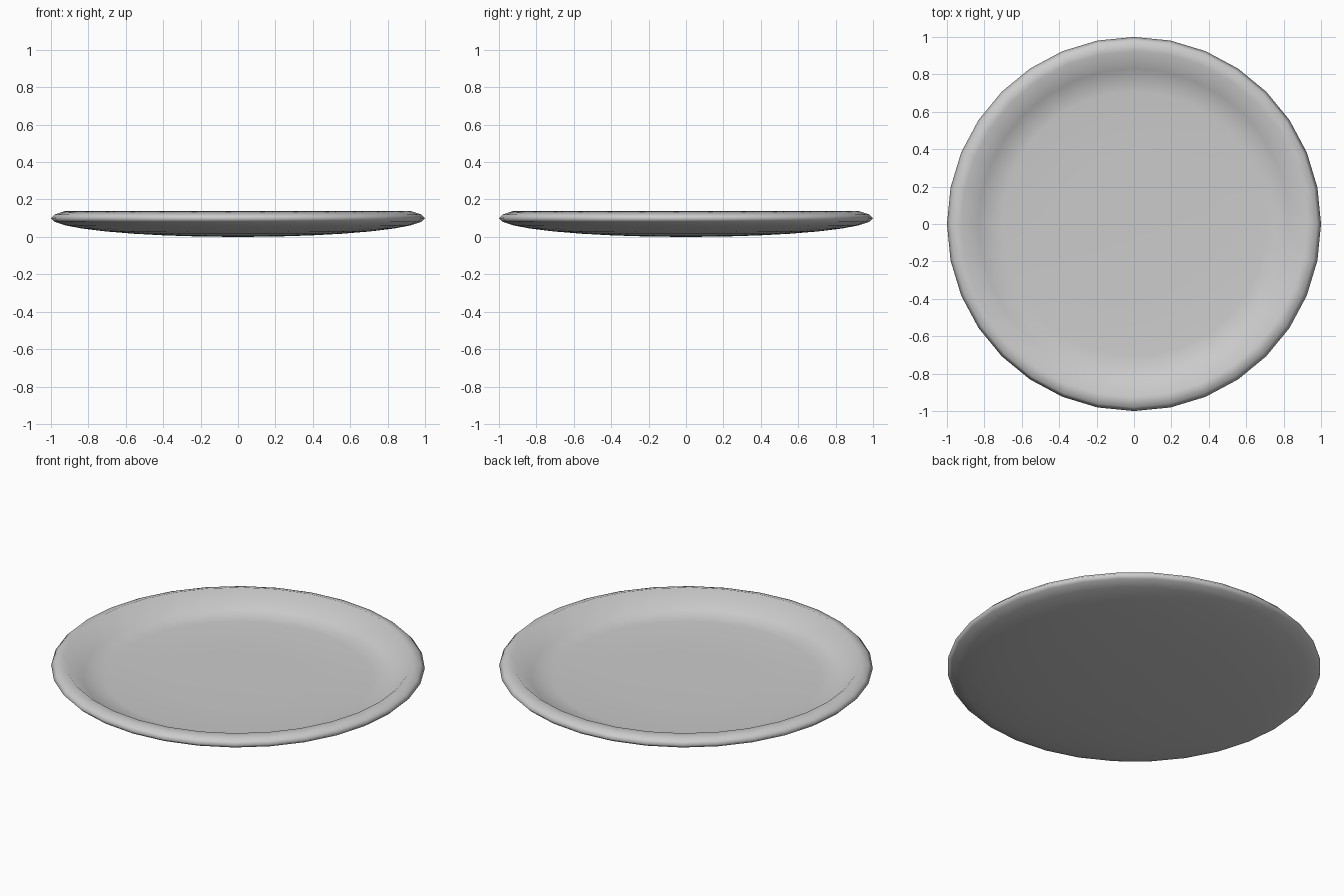
import bpy, bmesh, math
from mathutils import Matrix

if "Cube" in bpy.data.objects:
    bpy.data.objects.remove(bpy.data.objects["Cube"])

# Dish profile (radius, height): squashed-sphere underside and rolled rim,
# then the inner wall and shallow floor
profile = [(math.cos(math.radians(a)), 0.1 + 0.1 * math.sin(math.radians(a)))
           for a in [-90 + 11.25 * i for i in range(11)]]
profile[0] = (0.0, 0.0)
profile += [(0.83, 0.05), (0.707, 0.038), (0.38, 0.033), (0.0, 0.032)]

# Revolve the profile around z
bm = bmesh.new()
verts = [bm.verts.new((r, 0, z)) for r, z in profile]
edges = [bm.edges.new(p) for p in zip(verts, verts[1:])]
bmesh.ops.spin(bm, geom=verts + edges, cent=(0, 0, 0), axis=(0, 0, 1),
               angle=2 * math.pi, steps=32)
bmesh.ops.remove_doubles(bm, verts=bm.verts, dist=0.0005)
bmesh.ops.recalc_face_normals(bm, faces=bm.faces)
for f in bm.faces:
    f.smooth = True

mesh = bpy.data.meshes.new("dish")
bm.to_mesh(mesh)
bm.free()
dish = bpy.data.objects.new("dish", mesh)
bpy.context.collection.objects.link(dish)
